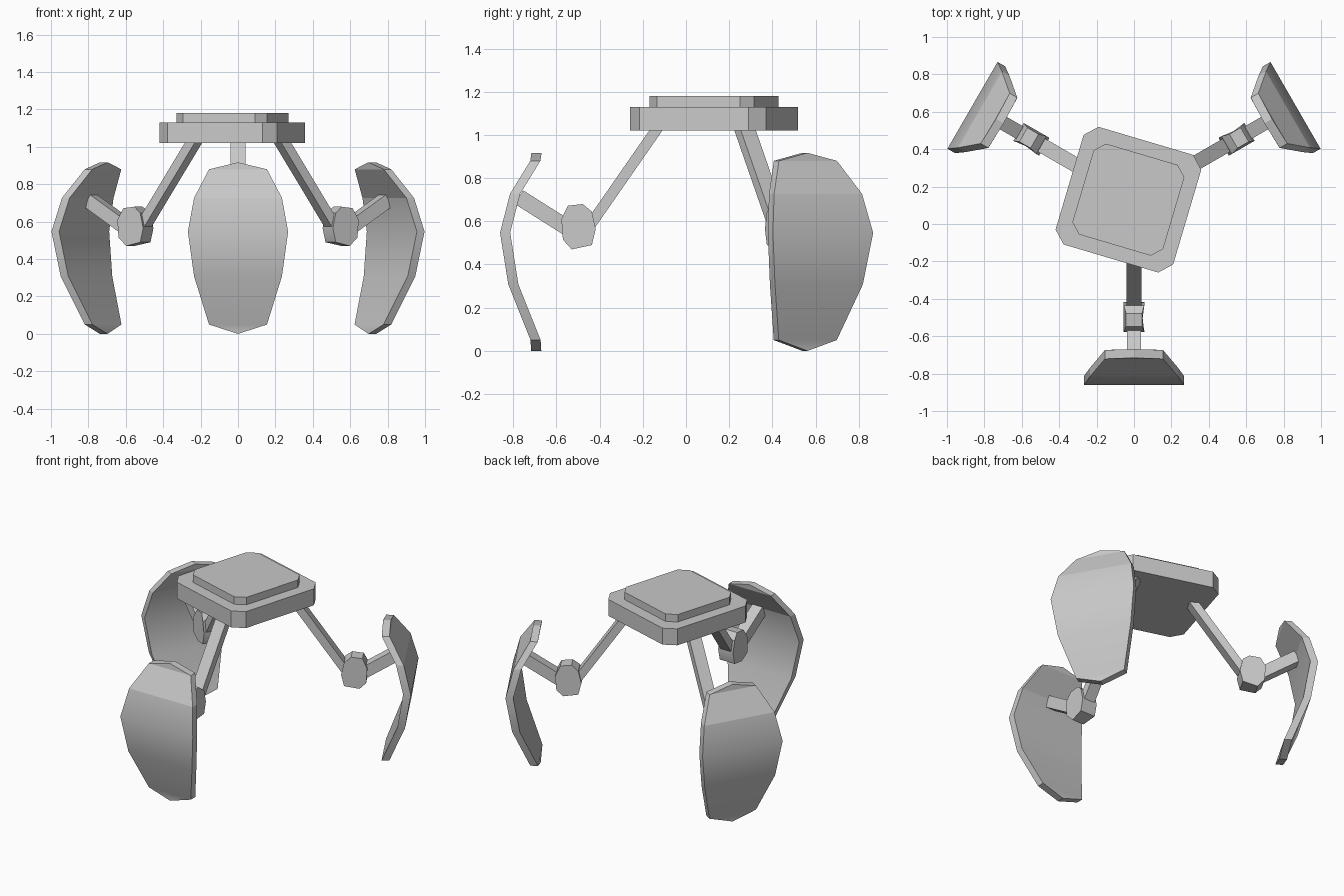
import bpy, bmesh, math
from mathutils import Matrix, Vector

cube = bpy.data.objects.get("Cube")
if cube:
    bpy.data.objects.remove(cube, do_unlink=True)

HUB = Vector((0, 0.136, 0))  # axis the three legs turn around

grey = bpy.data.materials.new("light grey")
grey.use_nodes = True
grey.diffuse_color = (0.58, 0.58, 0.58, 1)
grey.node_tree.nodes["Principled BSDF"].inputs["Base Color"].default_value = (0.58, 0.58, 0.58, 1)


def finish(name, bm, matrix=Matrix(), smooth=False, flat_above=None):
    """Turn a bmesh into a named object, optionally smooth shaded."""
    bmesh.ops.recalc_face_normals(bm, faces=bm.faces)
    flat = [flat_above is not None and f.calc_center_median().z > flat_above for f in bm.faces]
    bm.transform(matrix)
    mesh = bpy.data.meshes.new(name)
    bm.to_mesh(mesh)
    bm.free()
    mesh.materials.append(grey)
    obj = bpy.data.objects.new(name, mesh)
    bpy.context.collection.objects.link(obj)
    if smooth:
        bpy.ops.object.select_all(action='DESELECT')
        obj.select_set(True)
        bpy.context.view_layer.objects.active = obj
        bpy.ops.object.shade_smooth_by_angle(angle=math.radians(35))
        for poly, is_flat in zip(mesh.polygons, flat):
            if is_flat:
                poly.use_smooth = False
    return obj


def extrude(bm, faces, offset):
    res = bmesh.ops.extrude_face_region(bm, geom=faces, use_keep_orig=True)
    verts = [g for g in res["geom"] if isinstance(g, bmesh.types.BMVert)]
    bmesh.ops.translate(bm, verts=verts, vec=offset)


def plate(name, half, chamfer, z0, z1):
    """Turned square slab with chamfered corners."""
    flat = half - chamfer
    quarter = [Vector((half, -flat, z0)), Vector((half, flat, z0))]
    bm = bmesh.new()
    verts = [bm.verts.new(Matrix.Rotation(math.pi / 2 * k, 3, 'Z') @ p)
             for k in range(4) for p in quarter]
    extrude(bm, [bm.faces.new(verts)], (0, 0, z1 - z0))
    turn = Matrix.Translation((-0.03, 0.13, 0)) @ Matrix.Rotation(math.radians(-16.5), 4, 'Z')
    finish(name, bm, turn)


def strut(name, start, end, half_width, thickness, matrix):
    """Rectangular bar between two (y, z) points."""
    a, b = Vector((0, *start)), Vector((0, *end))
    axis = (b - a).normalized()
    side = Vector((half_width, 0, 0))
    up = axis.cross(Vector((1, 0, 0))) * thickness / 2
    bm = bmesh.new()
    corners = (side + up, up - side, -side - up, side - up)
    face = bm.faces.new([bm.verts.new(a + c) for c in corners])
    extrude(bm, [face], b - a)
    finish(name, bm, matrix)


def knee(name, matrix):
    """Rounded joint block, narrower at its top and bottom."""
    outline = [(-0.547, 0.672), (-0.478, 0.68), (-0.436, 0.645), (-0.418, 0.565),
               (-0.436, 0.49), (-0.529, 0.47), (-0.57, 0.515), (-0.577, 0.61)]
    bm = bmesh.new()
    rings = []
    for sign in (-1, 1):
        ring = []
        for y, z in outline:
            width = 0.043 if abs(z - 0.575) > 0.09 else 0.055
            ring.append(bm.verts.new((sign * width, y, z)))
        rings.append(ring)
        bm.faces.new(ring)
    for i in range(len(outline)):
        j = (i + 1) % len(outline)
        bm.faces.new((rings[0][i], rings[0][j], rings[1][j], rings[1][i]))
    finish(name, bm, matrix, smooth=True)


def shell(name, matrix):
    """Curved shield: rows of (half width, y, z) from top to bottom."""
    rows = [(0.155, -0.721, 0.88), (0.235, -0.815, 0.727), (0.268, -0.861, 0.547),
            (0.235, -0.823, 0.308), (0.155, -0.72, 0.05)]
    bm = bmesh.new()
    top = bm.verts.new((0, -0.716, 0.917))
    bottom = bm.verts.new((0, -0.717, 0))
    pairs = [(bm.verts.new((-w, y, z)), bm.verts.new((w, y, z))) for w, y, z in rows]
    faces = [bm.faces.new((top, *pairs[0])), bm.faces.new((bottom, pairs[-1][1], pairs[-1][0]))]
    for (a, b), (c, d) in zip(pairs, pairs[1:]):
        faces.append(bm.faces.new((a, c, d, b)))
    extrude(bm, faces, (0, 0.047, 0))
    finish(name, bm, matrix, smooth=True, flat_above=0.73)


# Body slabs
plate("body", 0.328, 0.064, 1.02, 1.13)
plate("top_plate", 0.253, 0.053, 1.13, 1.18)

# Three identical legs around the hub
for k, place in enumerate(("front", "back_left", "back_right")):
    spin = (Matrix.Translation(HUB) @ Matrix.Rotation(math.tau / 3 * k, 4, 'Z')
            @ Matrix.Translation(-HUB))
    strut(place + "_upper_strut", (-0.126, 1.04), (-0.456, 0.565), 0.04, 0.05, spin)
    knee(place + "_knee", spin)
    strut(place + "_lower_strut", (-0.52, 0.552), (-0.774, 0.712), 0.038, 0.074, spin)
    shell(place + "_shell", spin)
